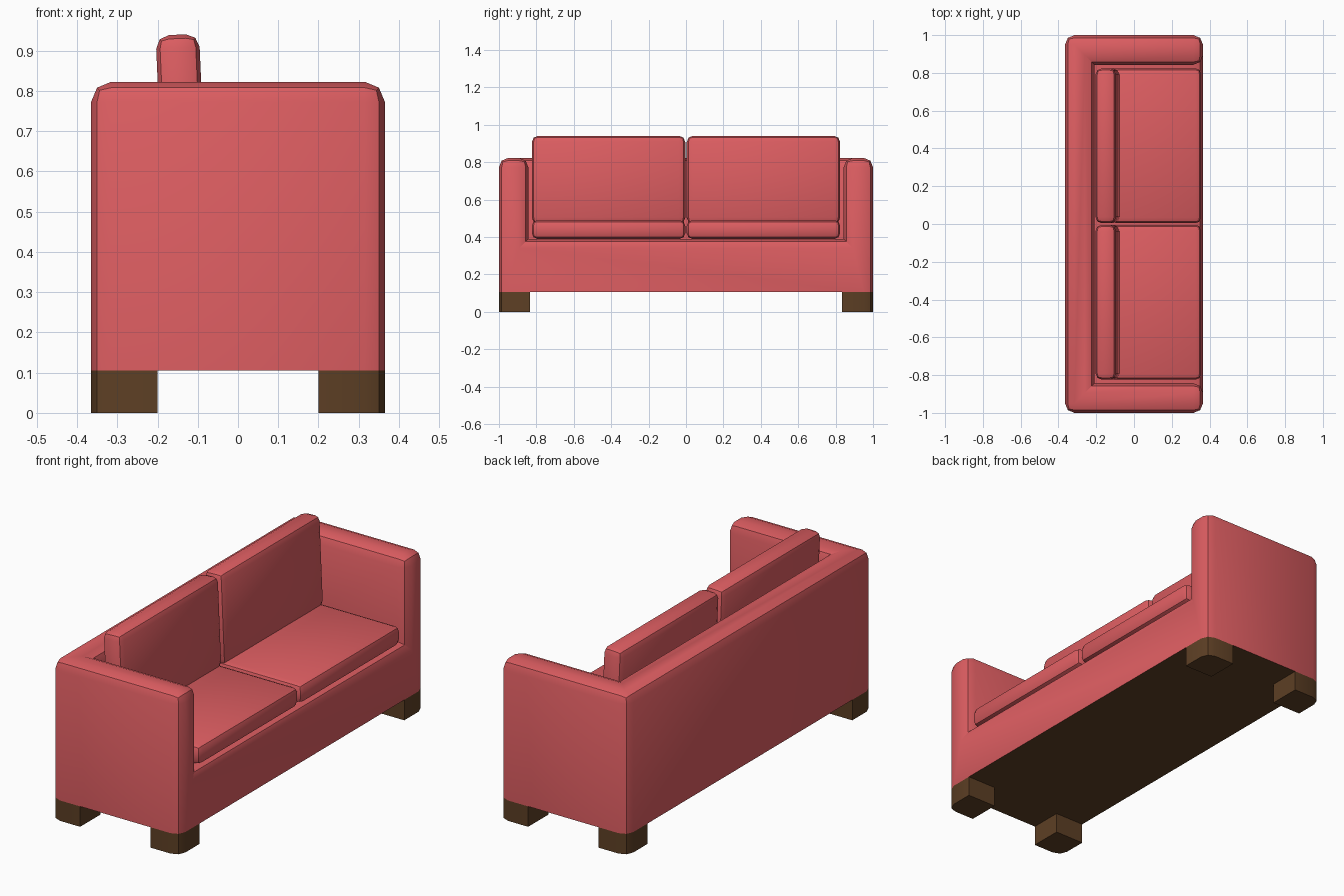
import bpy, bmesh, math
from mathutils import Matrix, Vector

cube = bpy.data.objects.get("Cube")
if cube:
    bpy.data.objects.remove(cube, do_unlink=True)


def material(name, rgb):
    mat = bpy.data.materials.new(name)
    mat.use_nodes = True
    mat.diffuse_color = (*rgb, 1)
    mat.node_tree.nodes["Principled BSDF"].inputs["Base Color"].default_value = (*rgb, 1)
    return mat


fabric = material("red fabric", (0.72, 0.11, 0.12))
wood = material("dark wood", (0.11, 0.05, 0.018))


def box(low, high):
    bm = bmesh.new()
    low, high = Vector(low), Vector(high)
    size = Matrix.Diagonal((*(high - low), 1))
    bmesh.ops.create_cube(bm, size=1, matrix=Matrix.Translation((low + high) / 2) @ size)
    return bm


def round_edges(bm, edges, radius):
    bmesh.ops.bevel(bm, geom=edges, offset=radius, offset_type='OFFSET',
                    segments=2, profile=0.5, affect='EDGES', clamp_overlap=True)


def finish(bm, name, *mats):
    bm.normal_update()
    mesh = bpy.data.meshes.new(name)
    bm.to_mesh(mesh)
    bm.free()
    for mat in mats:
        mesh.materials.append(mat)
    obj = bpy.data.objects.new(name, mesh)
    bpy.context.collection.objects.link(obj)
    bpy.ops.object.select_all(action='DESELECT')
    obj.select_set(True)
    bpy.context.view_layer.objects.active = obj
    bpy.ops.object.shade_smooth_by_angle(angle=math.radians(30))
    return obj


DEPTH, BASE, SEAT, TOP = 0.365, 0.105, 0.39, 0.823
ARM, BACK = 0.843, -0.21

# Frame: a base block whose arms and back are raised around the seat
bm = box((-DEPTH, -1, BASE), (DEPTH, 1, SEAT))
for point, normal in (((0, ARM, 0), (0, 1, 0)), ((0, -ARM, 0), (0, 1, 0)),
                      ((BACK, 0, 0), (1, 0, 0))):
    bmesh.ops.bisect_plane(bm, geom=bm.verts[:] + bm.edges[:] + bm.faces[:],
                           plane_co=point, plane_no=normal)
bm.normal_update()
raised = []
for f in bm.faces:
    c = f.calc_center_median()
    if f.normal.z > 0.9 and (abs(c.y) > ARM or c.x < BACK):
        raised.append(f)
walls = bmesh.ops.extrude_face_region(bm, geom=raised)
bmesh.ops.translate(bm, vec=(0, 0, TOP - SEAT),
                    verts=[g for g in walls["geom"] if isinstance(g, bmesh.types.BMVert)])
old = [f for f in raised if f.is_valid]
if old:
    bmesh.ops.delete(bm, geom=old, context='FACES')
bmesh.ops.dissolve_limit(bm, angle_limit=math.radians(1), verts=bm.verts[:], edges=bm.edges[:])
bmesh.ops.recalc_face_normals(bm, faces=bm.faces[:])

# Round every outward edge except those around the underside
soft = [e for e in bm.edges if e.is_manifold and e.calc_face_angle_signed() > 0.5
        and max(v.co.z for v in e.verts) > BASE + 0.01]
round_edges(bm, soft, 0.05)
bm.normal_update()
for f in bm.faces:
    f.material_index = 1 if f.normal.z < -0.9 else 0
finish(bm, "sofa_frame", fabric, wood)

# Cushions, one pair on each side of the middle
for side, y0, y1 in (("left", -0.824, -0.004), ("right", 0.004, 0.824)):
    bm = box((-0.2, y0, SEAT), (0.355, y1, 0.49))
    round_edges(bm, bm.edges[:], 0.03)
    finish(bm, "seat_cushion_" + side, fabric)

    bm = box((-0.203, y0, 0.47), (-0.095, y1, 0.94))
    round_edges(bm, bm.edges[:], 0.033)
    bmesh.ops.rotate(bm, verts=bm.verts[:], cent=(-0.15, 0, 0.9),
                     matrix=Matrix.Rotation(math.radians(-2.5), 3, 'Y'))
    finish(bm, "back_cushion_" + side, fabric)

# Legs with the outer corner rounded to follow the frame
for sx, end in ((1, "front"), (-1, "back")):
    for sy, side in ((1, "right"), (-1, "left")):
        xs, ys = sorted((sx * 0.2, sx * DEPTH)), sorted((sy * 0.833, sy))
        bm = box((xs[0], ys[0], 0), (xs[1], ys[1], BASE))
        corner = [e for e in bm.edges
                  if all(v.co.x * sx > 0.3 and v.co.y * sy > 0.9 for v in e.verts)]
        round_edges(bm, corner, 0.05)
        finish(bm, f"{end}_leg_{side}", wood)
